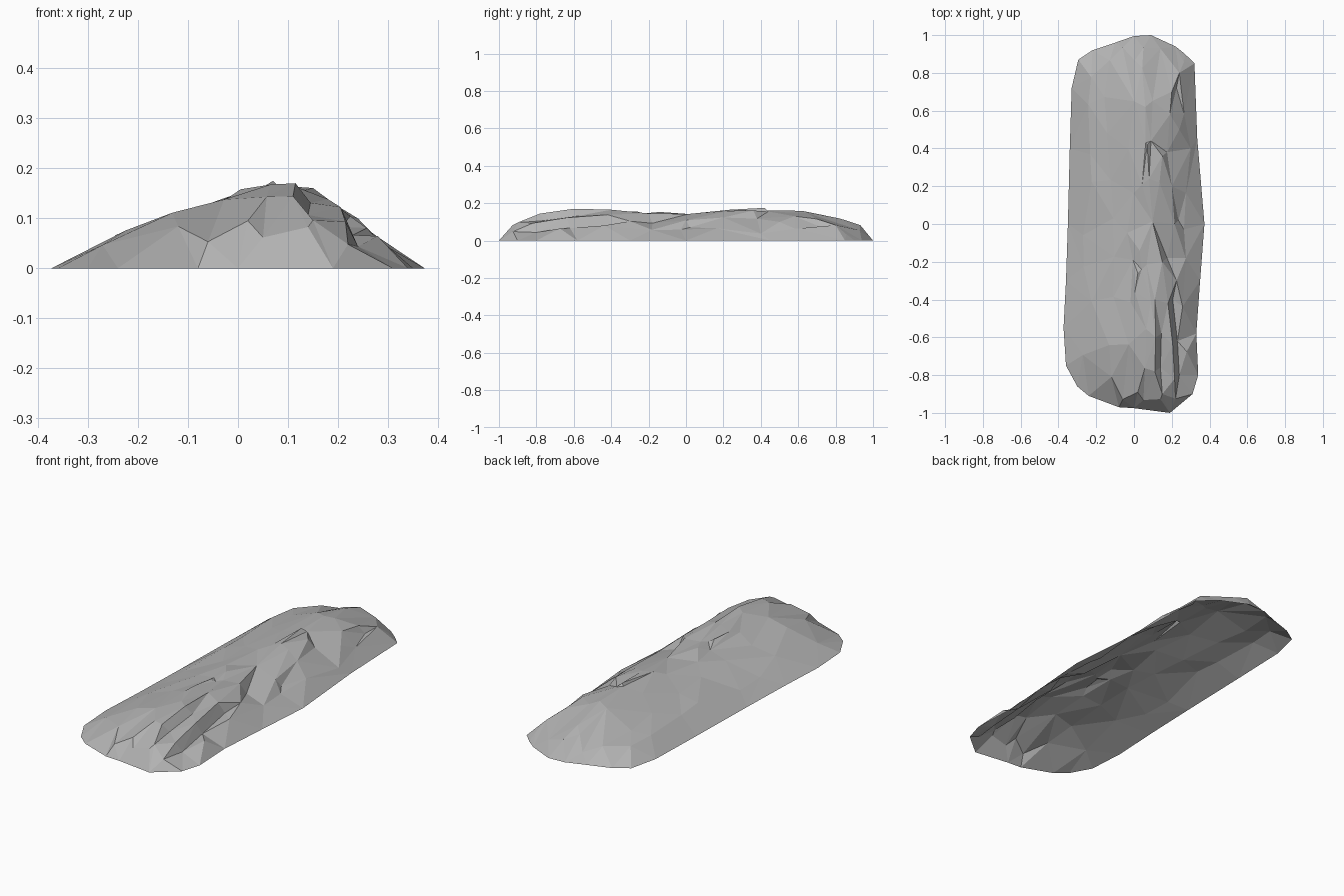
import bpy
import bmesh
import random
from mathutils import Vector
from mathutils.geometry import delaunay_2d_cdt, intersect_point_line

random.seed(4)
old = bpy.data.objects.get("Cube")
if old:
    bpy.data.objects.remove(old)

# Footprint on the ground, counter-clockwise from the front
OUTLINE = [(0, -.975), (.19, -1), (.31, -.9), (.34, -.8), (.33, -.58), (.35, -.3),
           (.373, 0), (.335, .45), (.32, .85), (.27, .9), (.22, .94), (.09, 1),
           (0, .995), (-.1, .96), (-.22, .92), (-.295, .87), (-.33, .72), (-.34, .4),
           (-.35, 0), (-.36, -.3), (-.373, -.55), (-.36, -.75), (-.3, -.86),
           (-.24, -.91), (-.08, -.97)]
# Cross-section height by x, and long-section height factor by y
SECTION = [(-.37, 0), (-.25, .068), (-.12, .115), (.01, .162), (.1, .168),
           (.15, .155), (.2, .125), (.25, .087), (.3, .048), (.373, 0)]
LENGTH = [(-1, 0), (-.94, .5), (-.8, .83), (-.58, 1.03), (-.2, .91), (.1, .92),
          (.45, 1.04), (.8, .83), (.94, .5), (1, 0)]
STRETCH = 0.45


def lookup(table, t):
    for (a, u), (b, v) in zip(table, table[1:]):
        if a <= t <= b:
            return u + (v - u) * (t - a) / (b - a)
    return 0


def edge_distance(x, y):
    p = Vector((x, y, 0))
    best = 9
    for a, b in zip(OUTLINE, OUTLINE[1:] + OUTLINE[:1]):
        a, b = Vector((*a, 0)), Vector((*b, 0))
        q, f = intersect_point_line(p, a, b)
        q = a.lerp(b, min(1, max(0, f)))
        best = min(best, (p - q).length)
    return best


def height(x, y):
    return min(lookup(SECTION, x) * lookup(LENGTH, y), 1.25 * edge_distance(x, y))


points = [(x, y, 0) for x, y in OUTLINE]


def add(x, y, dz=0):
    if edge_distance(x, y) > .03:
        points.append((x, y, max(.01, height(x, y) + dz)))


# Broad uneven slopes: long columns of staggered points
for col, x in enumerate((-.25, -.13, -.01, .07, .28)):
    for row in range(9):
        y = -.86 + row * .21 + (col % 2) * .05
        add(x + random.uniform(-.03, .03), y + random.uniform(-.05, .05),
            random.uniform(-.012, .004))

# Shoulders at the two ends
for x in (-.2, -.06, .05, .14, .22):
    add(x, -.93 + random.uniform(-.01, .01))
    add(x, .92 + random.uniform(-.015, .015))

# Rock steps on the steep side: crest and foot of each ledge
LEDGES = [([(.11, -.4), (.115, -.6), (.11, -.78), (.15, -.9)], .03, -.03),
          ([(.15, -.2), (.18, -.42), (.205, -.64), (.215, -.82)], .025, -.035),
          ([(.2, .2), (.215, 0), (.225, -.3)], .02, -.02),
          ([(.06, .62), (.07, .42), (.08, .24)], .02, -.018),
          ([(.19, .58), (.15, .36), (.135, .22)], .025, -.025),
          ([(.24, .8), (.2, .7), (.24, .5)], .025, -.02),
          ([(.03, -.14), (.02, -.26), (.005, -.36)], .02, -.008)]
for path, width, drop in LEDGES:
    for i, (x, y) in enumerate(path):
        add(x, y, .004)
        if 0 < i < len(path) - 1 or drop < -.03:
            add(x + width, y + .02, drop)

# Triangulate inside the footprint, with facets drawn out lengthwise
flat = [Vector((x, y * STRETCH)) for x, y, z in points]
result = delaunay_2d_cdt(flat, [], [list(range(len(OUTLINE)))], 1, 1e-5)
verts, faces, sources = result[0], result[2], result[3]
bm = bmesh.new()
made = [bm.verts.new((v.x, v.y / STRETCH, points[s[0]][2] if s else 0))
        for v, s in zip(verts, sources)]
for f in faces:
    bm.faces.new([made[i] for i in f])
for f in bm.faces:
    f.normal_update()
    if f.normal.z < 0:
        f.normal_flip()
mesh = bpy.data.meshes.new("rock_mound")
bm.to_mesh(mesh)
bm.free()
rock = bpy.data.objects.new("rock_mound", mesh)
bpy.context.collection.objects.link(rock)

# Plain grey stone
stone = bpy.data.materials.new("grey_stone")
stone.use_nodes = True
colour = (.45, .45, .45, 1)
stone.diffuse_color = colour
bsdf = stone.node_tree.nodes["Principled BSDF"]
bsdf.inputs["Base Color"].default_value = colour
bsdf.inputs["Roughness"].default_value = .9
mesh.materials.append(stone)
